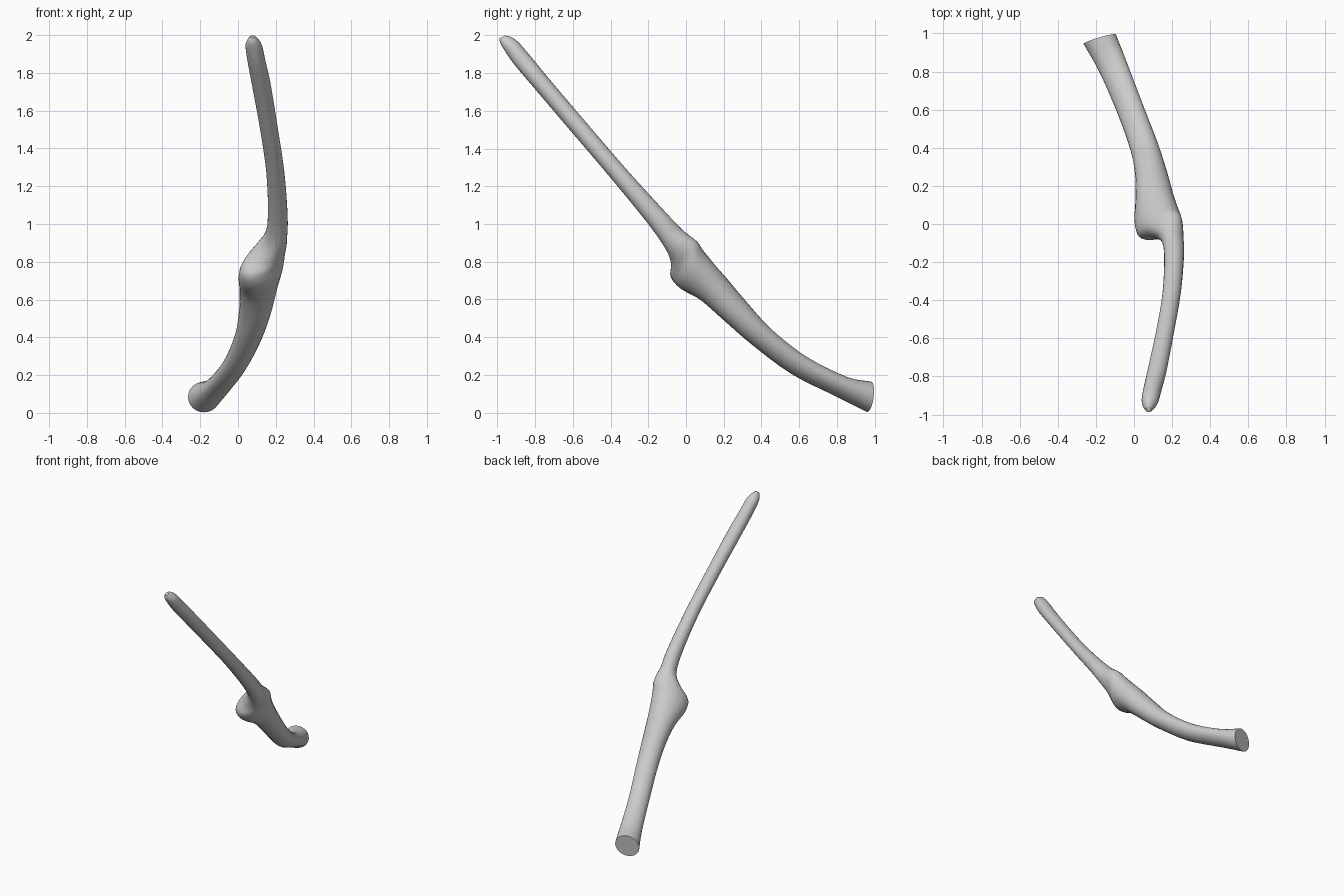
import bpy, bmesh, math
from mathutils import Vector

if "Cube" in bpy.data.objects:
    bpy.data.objects.remove(bpy.data.objects["Cube"])

SIDES = 24
STEPS = 4

# Cross-sections from the cut end to the tip:
# underside (y, z), upper side (y, z), left x, right x, tilt of the right side (y, z)
SECTIONS = [
    (0.96, 0.003, 0.98, 0.165, -0.265, -0.095, 0.025, 0),
    (0.80, 0.085, 0.85, 0.19, -0.18, -0.04, 0.03, 0),
    (0.56, 0.205, 0.64, 0.295, -0.085, 0.048, 0.02, 0),
    (0.35, 0.36, 0.45, 0.445, -0.018, 0.128, 0.01, 0),
    (0.20, 0.49, 0.31, 0.60, 0.006, 0.178, 0, 0),
    (0.08, 0.595, 0.20, 0.73, 0.008, 0.21, 0, 0.01),
    (-0.03, 0.665, 0.10, 0.84, 0.003, 0.24, 0.02, 0.03),
    (-0.07, 0.73, 0.05, 0.895, 0.022, 0.25, 0.04, 0.04),
    (-0.075, 0.79, 0.01, 0.94, 0.08, 0.257, 0.02, 0.02),
    (-0.11, 0.87, -0.04, 0.99, 0.138, 0.26, 0, 0),
    (-0.20, 1.00, -0.12, 1.075, 0.158, 0.263, 0, 0),
    (-0.40, 1.245, -0.32, 1.295, 0.15, 0.246, 0, 0),
    (-0.60, 1.48, -0.535, 1.545, 0.115, 0.21, 0, 0),
    (-0.80, 1.715, -0.73, 1.775, 0.072, 0.172, 0, 0),
    (-0.91, 1.845, -0.82, 1.885, 0.05, 0.145, 0, 0),
    (-0.965, 1.925, -0.885, 1.96, 0.04, 0.128, 0, 0),
    (-0.985, 1.96, -0.925, 1.99, 0.05, 0.108, 0, 0),
    (-0.988, 1.985, -0.96, 1.999, 0.065, 0.09, 0, 0),
]


def blend(a, b, c, d, t):
    """Smooth curve from b to c."""
    return 0.5 * (2 * b + (c - a) * t + (2 * a - 5 * b + 4 * c - d) * t * t
                  + (3 * b - a - 3 * c + d) * t ** 3)


def smooth_sections(rows):
    last = len(rows) - 1
    for i in range(last):
        four = [rows[max(0, min(last, i + k))] for k in (-1, 0, 1, 2)]
        for s in range(STEPS):
            yield [blend(*v, s / STEPS) for v in zip(*four)]
    yield rows[last]


def add_ring(bm, row):
    by, bz, ty, tz, xl, xr, sy, sz = row
    centre = Vector(((xl + xr) / 2, (by + ty) / 2, (bz + tz) / 2))
    across = Vector(((xr - xl) / 2, sy, sz))
    up = Vector((0, (ty - by) / 2, (tz - bz) / 2))
    angles = [2 * math.pi * k / SIDES for k in range(SIDES)]
    return [bm.verts.new(centre + across * math.cos(a) + up * math.sin(a))
            for a in angles]


bark = bpy.data.materials.new("plain grey")
bark.diffuse_color = (0.6, 0.6, 0.6, 1)
bark.use_nodes = True
bark.node_tree.nodes["Principled BSDF"].inputs["Base Color"].default_value = bark.diffuse_color

# Curved branch with a swollen knot, lofted through the sections
bm = bmesh.new()
rings = [add_ring(bm, row) for row in smooth_sections(SECTIONS)]
for r0, r1 in zip(rings, rings[1:]):
    for k in range(SIDES):
        n = (k + 1) % SIDES
        bm.faces.new((r0[k], r0[n], r1[n], r1[k]))
# Flat cut end and closed tip
bm.faces.new(rings[0])
bm.faces.new(rings[-1])
bmesh.ops.recalc_face_normals(bm, faces=bm.faces)

mesh = bpy.data.meshes.new("branch")
bm.to_mesh(mesh)
bm.free()
mesh.materials.append(bark)
branch = bpy.data.objects.new("branch", mesh)
bpy.context.collection.objects.link(branch)
bpy.context.view_layer.objects.active = branch
branch.select_set(True)
bpy.ops.object.shade_smooth_by_angle(angle=math.radians(40))
